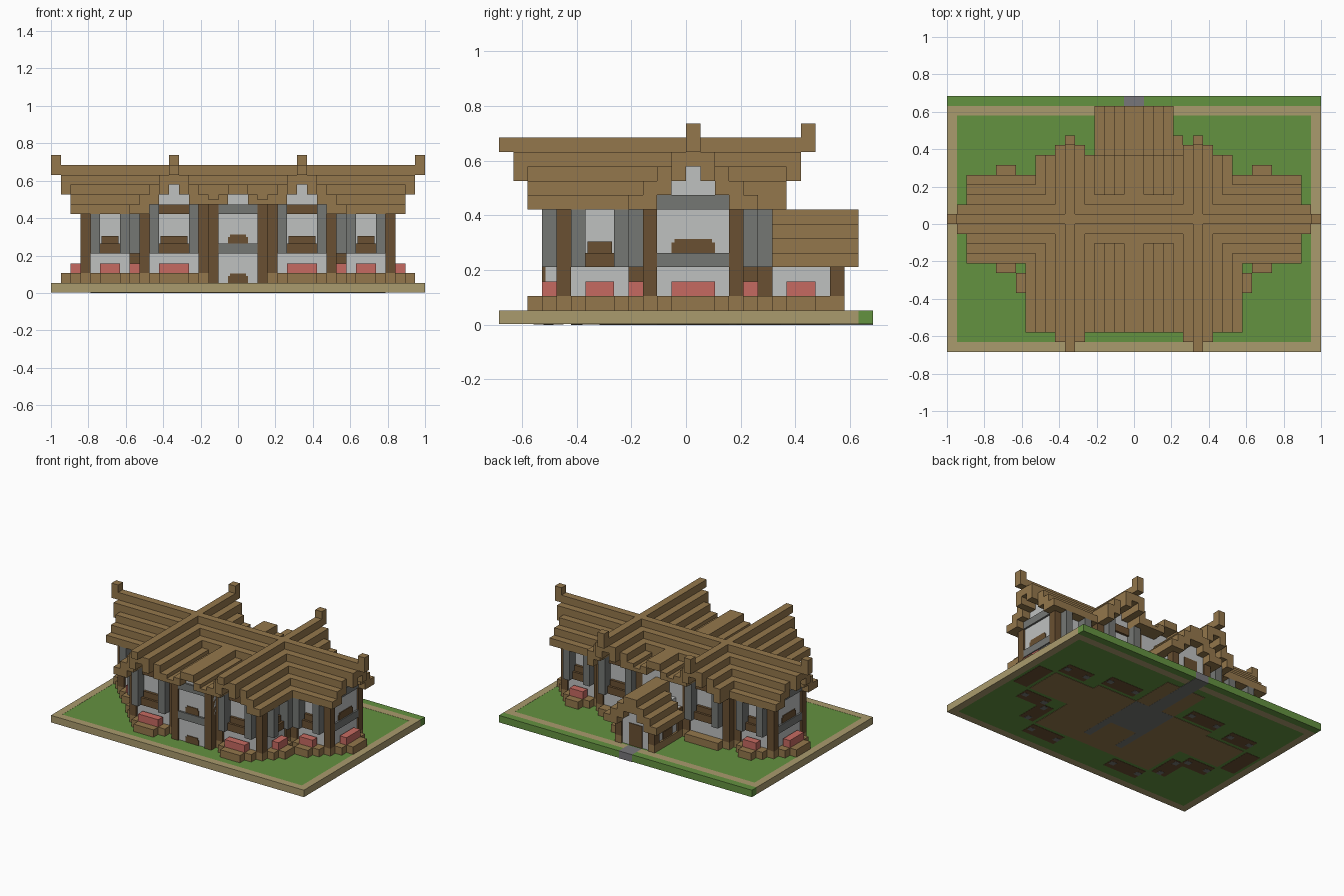
import bpy, bmesh

cube = bpy.data.objects.get("Cube")
if cube:
    bpy.data.objects.remove(cube)

U = 2 / 38          # one block
parts = {}          # (part name, material name) -> boxes in block units


def material(name, hexcode):
    srgb = [int(hexcode[i:i + 2], 16) / 255 for i in (0, 2, 4)]
    col = [c / 12.92 if c < 0.04045 else ((c + 0.055) / 1.055) ** 2.4 for c in srgb] + [1]
    m = bpy.data.materials.new(name)
    m.use_nodes = True
    m.diffuse_color = col
    bsdf = m.node_tree.nodes["Principled BSDF"]
    bsdf.inputs["Base Color"].default_value = col
    bsdf.inputs["Roughness"].default_value = 0.9
    return m


MATS = {n: material(n, h) for n, h in dict(
    wood="94774c", dark_wood="6a5032", plaster="bfc1c0", stone="757774",
    flowers="c66a61", grass="649240", sand="aa9b6d", path="77767a").items()}


def box(part, mat, x0, x1, y0, y1, z0, z1):
    parts.setdefault((part, mat), []).append(
        (min(x0, x1), max(x0, x1), min(y0, y1), max(y0, y1), z0, z1))


def both(part, mat, x0, x1, *rest):
    """Box on the left and its mirror on the right."""
    box(part, mat, x0, x1, *rest)
    box(part, mat, -x1, -x0, *rest)


def facade(axis, sign, plane):
    """Box maker on a wall: u runs along the wall, o outwards from it."""
    def put(part, mat, u0, u1, o0, o1, z0, z1):
        a, b = plane + sign * o0, plane + sign * o1
        if axis == "x":
            box(part, mat, a, b, u0, u1, z0, z1)
        else:
            box(part, mat, u0, u1, a, b, z0, z1)
    return put


def planter(put, u0, u1):
    put("planter_step", "wood", u0, u1, 0, 2, 1, 2)
    put("flower_box", "flowers", u0, u1, 0, 1, 2, 3)


def window_bay(put, u0, u1, top, flowers=True):
    """Window with sill between two jettied stone columns."""
    for s in (u0 - 1, u1):
        put("stone_column", "stone", s, s + 1, -0.5, 1, 4, top)
        put("underside_pebble", "stone", s, s + 0.8, 0.2, 0.9, 0, 0.1)
    put("window_sill", "dark_wood", u0, u1, -0.5, 0.4, 4, 5)
    put("window_shutter", "dark_wood", u0 + 0.15, u1 - 0.15, -0.5, 0.1, 5, 5.8)
    put("plinth_step", "wood", u0 - 1, u1 + 1, -0.5, 1, 1, 2)
    put("underside_soil", "dark_wood", u0 - 1, u1 + 1, -0.5, 1.6, 0.02, 0.1)
    if top > 8:
        put("window_lintel", "dark_wood", u0, u1, -0.5, 0.05, 8, 9)
    if flowers:
        planter(put, u0, u1)


# Ground slab with border, rear grass strip and path
box("lawn", "grass", -18, 18, -12, 11, 0.05, 0.98)
both("side_border", "sand", 18, 19, -13, 12, 0.05, 1)
box("front_border", "sand", -18, 18, -13, -12, 0.05, 1)
both("back_border", "sand", 1, 18, 11, 12, 0.05, 1)
both("back_grass", "grass", 1, 19, 12, 13, 0.05, 1)
box("back_path", "path", -1, 1, 11, 13, 0.05, 1)

# Floor seen from beneath
box("underside_floor", "wood", -15, 15, -2, 3, 0.01, 0.1)
both("underside_floor", "wood", 3, 9, -8, 4, 0.01, 0.1)
box("underside_floor", "wood", -3, 3, -8, 10, 0.01, 0.1)
box("underside_path", "stone", -1, 1, 4, 13, 0, 0.1)
box("underside_path", "stone", -3, 3, -2, 4, 0, 0.1)
both("underside_path", "stone", 2, 3, -6, -2, 0, 0.1)

# Plaster bodies, inset slightly behind the posts
I = 0.25
box("wing_walls", "plaster", -16 + I, 16 - I, -3 + I, 4 - I, 1, 8)
both("gable_walls", "plaster", 3 + I, 10 - I, -9 + I, 5 - I, 1, 8)
box("centre_walls", "plaster", -3, 3, -10 + I, 5, 1, 9)
box("porch_walls", "plaster", -3 + I, 3 - I, 5, 11 - I, 1, 5)
box("porch_gable", "plaster", -2, 2, 5, 11 - I, 5, 6)

# Stepped gable infill
box("wing_gable", "plaster", -16 + I, 16 - I, -1, 2, 8, 10)
box("wing_gable", "plaster", -16 + I, 16 - I, 0, 1, 10, 11)
both("cross_gable", "plaster", 5, 8, -9 + I, 5 - I, 8, 10)
both("cross_gable", "plaster", 6, 7, -9 + I, 5 - I, 10, 11)
box("centre_gable", "plaster", -1, 1, -10 + I, 5, 9, 10)

# Plinth
box("plinth", "wood", -16, 16, -3, 4, 1, 2)
both("plinth", "wood", 3, 10, -9, 5, 1, 2)
both("porch_plinth", "wood", 2, 3, 5, 11, 1, 2)

# Corner posts
for y in (-3, 3):
    both("wing_post", "dark_wood", 15, 16, y, y + 1, 2, 8)
    both("inner_post", "dark_wood", 10, 11, y, y + 1, 2, 8)
for y in (-9, 4):
    both("gable_post", "dark_wood", 9, 10, y, y + 1, 2, 9)
    both("gable_post", "dark_wood", 3, 4, y, y + 1, 2, 9)
both("inner_post", "dark_wood", 9, 10, -4, -3, 2, 8)
both("entrance_post", "dark_wood", 2, 3, -10, -9, 1, 9)
both("porch_post", "dark_wood", 2, 3, 10, 11, 2, 5)
both("porch_post", "dark_wood", 2, 3, 5, 6, 2, 5)

# Window bays on every wall, left and right
for s in (-1, 1):
    for sign, plane in ((-1, -3), (1, 4)):
        window_bay(facade("y", sign, plane), *sorted((12 * s, 14 * s)), 8)
    window_bay(facade("y", -1, -9), *sorted((5 * s, 8 * s)), 9)
    window_bay(facade("y", 1, 5), *sorted((5 * s, 8 * s)), 9, False)
    window_bay(facade("x", s, 10 * s), -7, -5, 8)

    # Wing end wall
    end = facade("x", s, 16 * s)
    end("end_beam", "stone", -2, 3, -1, 0, 4, 5)
    end("end_beam", "stone", -2, 3, -1, 0, 8, 9)
    end("end_arch", "dark_wood", -1, 2, -1, -0.15, 5, 5.7)
    end("end_arch", "dark_wood", -0.8, 1.8, -1, -0.15, 5.7, 5.95)
    end("plinth_step", "wood", -2, 3, -0.5, 1, 1, 2)
    end("underside_soil", "dark_wood", -2, 3, -0.5, 1.6, 0.02, 0.1)
    planter(end, -1, 2)

# Entrance front and porch details
front = facade("y", -1, -10)
front("entrance_beam", "stone", -2, 2, -1, 0, 4, 5)
front("entrance_beam", "stone", -2, 2, -1, 0, 8, 9)
for z in (1, 5):
    front("entrance_arch", "dark_wood", -1, 1, -1, -0.15, z, z + 0.7)
    front("entrance_arch", "dark_wood", -0.8, 0.8, -1, -0.15, z + 0.7, z + 0.95)
planter(facade("x", 1, 3), 7, 9)
box("porch_side_arch", "dark_wood", -2.85, -2.7, 7, 9, 2, 3)
box("porch_door", "dark_wood", -1, 1, 10.7, 10.85, 1, 4)

# Long roof: ridge, finials and stepped slopes
box("main_ridge", "wood", -19, 19, 0, 1, 12, 13)
box("main_ridge", "wood", -18, 18, 0, 1, 11, 12)
both("ridge_finial", "wood", 18, 19, 0, 1, 13, 14)
for d in range(1, 5):
    ext = 18 if d == 1 else 17
    for y in (-d, d):
        spans = ((-ext, ext),) if d < 3 else ((-ext, -8), (8, ext))
        for a, b in spans:
            box("main_roof", "wood", a, b, y, y + 1, max(8, 11 - d), 13 - d)

# Cross roofs
both("cross_ridge", "wood", 6, 7, -13, 9, 12, 13)
both("cross_ridge", "wood", 6, 7, -12, 8, 11, 12)
both("cross_finial", "wood", 6, 7, 8, 9, 13, 14)
for d in range(1, 5):
    y0, y1 = (-12, 8) if d == 1 else (-11, 7)
    if d == 4:
        y1 = -3
    both("cross_roof", "wood", 6 + d, 7 + d, y0, y1, max(8, 11 - d), 13 - d)
    if d < 4:
        both("cross_roof", "wood", 6 - d, 7 - d, y0, y1, max(9, 11 - d), 13 - d)

# Low centre roof between the cross roofs
box("centre_roof", "wood", -1, 1, -11, 7, 10, 11)
both("centre_roof", "wood", 1, 2, -11, 7, 9, 10)
both("centre_roof", "wood", 2, 3, -11, 7, 9, 9.5)

# Back porch roof
box("porch_roof", "wood", -1, 1, 5, 12, 6, 8)
for d in range(1, 4):
    both("porch_roof", "wood", d, d + 1, 6, 12, max(4, 6 - d), 8 - d)


# Turn the collected boxes into one object per part
for (part, mat), boxes in parts.items():
    bm = bmesh.new()
    for x0, x1, y0, y1, z0, z1 in boxes:
        made = bmesh.ops.create_cube(bm, size=1)["verts"]
        for v in made:
            v.co = (U * (x1 if v.co.x > 0 else x0),
                    U * (y1 if v.co.y > 0 else y0),
                    U * (z1 if v.co.z > 0 else z0))
    mesh = bpy.data.meshes.new(part)
    bm.to_mesh(mesh)
    bm.free()
    mesh.materials.append(MATS[mat])
    bpy.context.collection.objects.link(bpy.data.objects.new(part, mesh))
